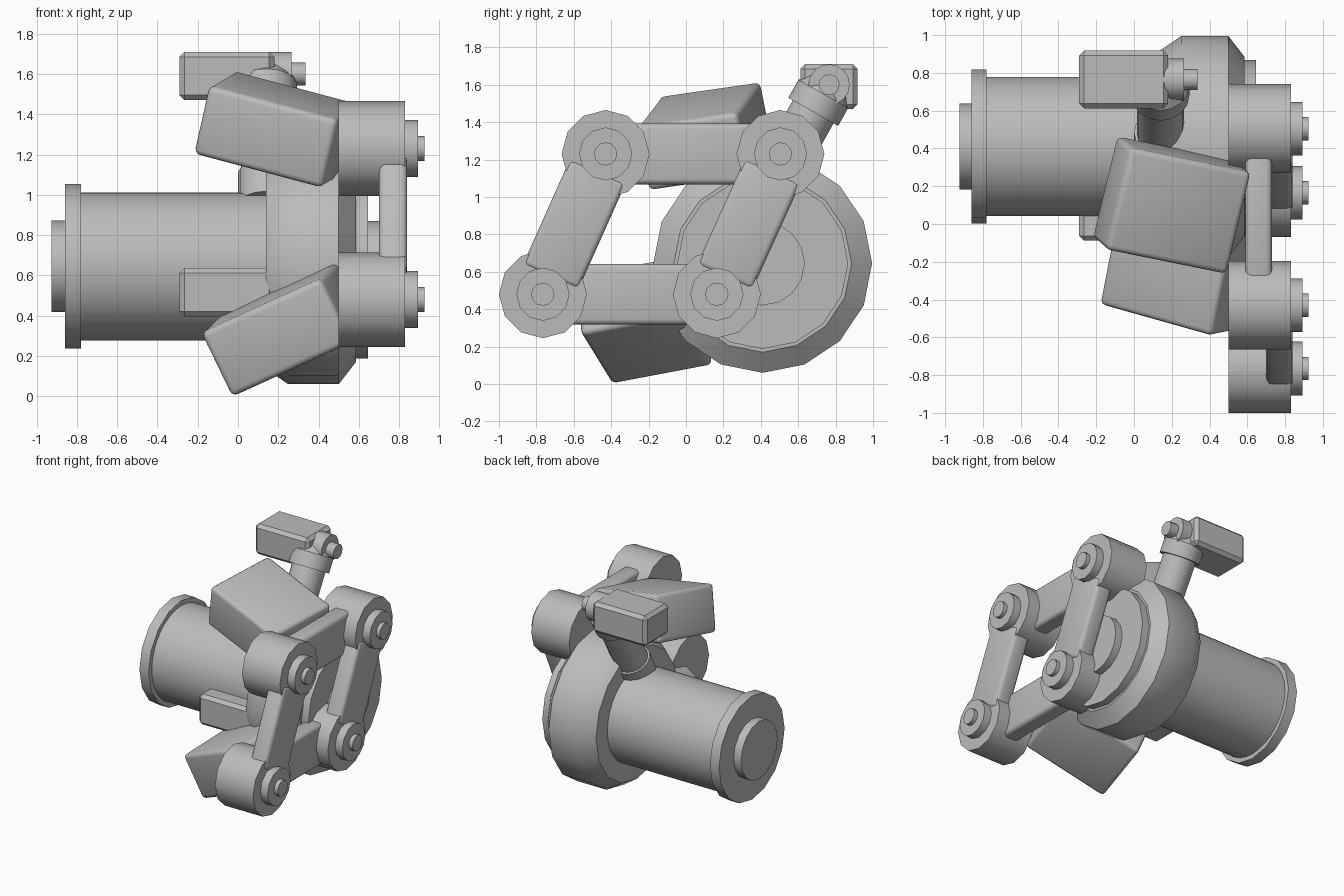
import bpy, bmesh, math
from mathutils import Vector, Matrix

old = bpy.data.objects.get("Cube")
if old:
    bpy.data.objects.remove(old, do_unlink=True)

GREY = (0.5, 0.5, 0.5, 1)
grey = bpy.data.materials.new("plain grey")
grey.use_nodes = True
grey.diffuse_color = GREY
grey.node_tree.nodes["Principled BSDF"].inputs["Base Color"].default_value = GREY


def finish(name, bm):
    bmesh.ops.recalc_face_normals(bm, faces=bm.faces)
    mesh = bpy.data.meshes.new(name)
    bm.to_mesh(mesh)
    bm.free()
    mesh.materials.append(grey)
    obj = bpy.data.objects.new(name, mesh)
    bpy.context.collection.objects.link(obj)
    bpy.ops.object.select_all(action='DESELECT')
    obj.select_set(True)
    bpy.context.view_layer.objects.active = obj
    bpy.ops.object.shade_smooth_by_angle(angle=math.radians(35))
    return obj


def turned(name, profile, origin, axis=(1, 0, 0), sides=16):
    """Closed solid of revolution; profile holds (distance along axis, radius)."""
    turn = Vector(axis).to_track_quat('Z', 'Y')
    bm = bmesh.new()
    rings = []
    for along, radius in profile:
        ring = []
        for i in range(sides):
            a = math.tau * i / sides
            p = Vector((radius * math.cos(a), radius * math.sin(a), along))
            ring.append(bm.verts.new(Vector(origin) + turn @ p))
        rings.append(ring)
    for low, high in zip(rings, rings[1:]):
        for i in range(sides):
            j = (i + 1) % sides
            bm.faces.new((low[i], low[j], high[j], high[i]))
    bm.faces.new(rings[0])
    bm.faces.new(rings[-1])
    return finish(name, bm)


def box(name, centre, size, u=(1, 0, 0), v=(0, 1, 0), bevel=0.03, segments=3):
    """Bevelled box whose first two sides run along u and v."""
    u = Vector(u).normalized()
    w = u.cross(Vector(v)).normalized()
    v = w.cross(u)
    bm = bmesh.new()
    bmesh.ops.create_cube(bm, size=1)
    bmesh.ops.scale(bm, vec=size, verts=bm.verts)
    bmesh.ops.bevel(bm, geom=bm.edges[:], offset=bevel, segments=segments,
                    profile=0.5, affect='EDGES')
    frame = Matrix((u, v, w)).transposed().to_4x4()
    frame.translation = centre
    bmesh.ops.transform(bm, matrix=frame, verts=bm.verts)
    return finish(name, bm)


# Motor and drum share one sideways axis
hub = (0, 0.41, 0.645)
turned("motor_body", [(-0.8, 0.368), (0.2, 0.368)], hub, sides=32)
turned("motor_flange", [(-0.86, 0.408), (-0.78, 0.408)], hub)
turned("motor_end_cap", [(-0.925, 0.227), (-0.85, 0.227)], hub)
turned("drum", [(0.14, 0.51), (0.25, 0.585), (0.5, 0.585), (0.585, 0.475)], hub)
turned("drum_plate", [(0.57, 0.457), (0.645, 0.457)], hub)
turned("drum_hub", [(0.63, 0.225), (0.705, 0.225)], hub)

# Four joints of the linkage, each with a cap and a bolt
joints = {
    "lower_front": (-0.765, 0.48),
    "lower_back": (0.165, 0.48),
    "upper_front": (-0.43, 1.23),
    "upper_back": (0.505, 1.23),
}
for label, (y, z) in joints.items():
    place = (0, y, z)
    turned(label + "_joint", [(0.5, 0.235), (0.83, 0.235)], place, sides=12)
    turned(label + "_cap", [(0.82, 0.142), (0.893, 0.142)], place, sides=12)
    turned(label + "_bolt", [(0.88, 0.062), (0.925, 0.062)], place, sides=12)


def bar(name, start, end, x):
    a = Vector((x, *joints[start]))
    b = Vector((x, *joints[end]))
    box(name, (a + b) / 2, ((b - a).length - 0.2, 0.14, 0.325),
        b - a, (1, 0, 0))


# Bars joining the joints
bar("lower_bar", "lower_front", "lower_back", 0.66)
bar("upper_bar", "upper_front", "upper_back", 0.66)
bar("front_slant_bar", "lower_front", "upper_front", 0.77)
bar("back_slant_bar", "lower_back", "upper_back", 0.77)

# Two tilted housings beside the linkage
housing = (0.675, 0.56, 0.355)
box("upper_housing", (0.2, 0.1, 1.325), housing,
    (0.64, -0.13, -0.17), (0.12, 0.54, 0.08))
box("lower_housing", (0.24, -0.225, 0.34), housing,
    (0.57, -0.16, 0.26), (0.1, 0.54, 0.1))

# Slanted neck with its collar and clamp
slant = Vector((0, 0.49, 0.87)).normalized()
neck = Vector((0.14, 0.68, 1.455))
turned("neck_tube", [(-0.58, 0.125), (0.02, 0.125)], neck, slant)
turned("neck_collar", [(-0.58, 0.14), (-0.4, 0.14)], neck, slant)
turned("neck_clamp", [(0, 0.153), (0.11, 0.153), (0.17, 0.11)], neck, slant)

# Head block on its pivot
pivot = (0, 0.765, 1.6)
turned("head_pivot", [(0.1, 0.11), (0.265, 0.11)], pivot)
turned("head_bolt", [(0.25, 0.056), (0.335, 0.056)], pivot, sides=12)
block = (0.47, 0.305, 0.24)
box("head_block", (-0.055, 0.765, 1.59), block, bevel=0.025, segments=1)

# Matching block against the motor
box("side_block", (-0.055, 0.065, 0.517), block, bevel=0.025, segments=1)
